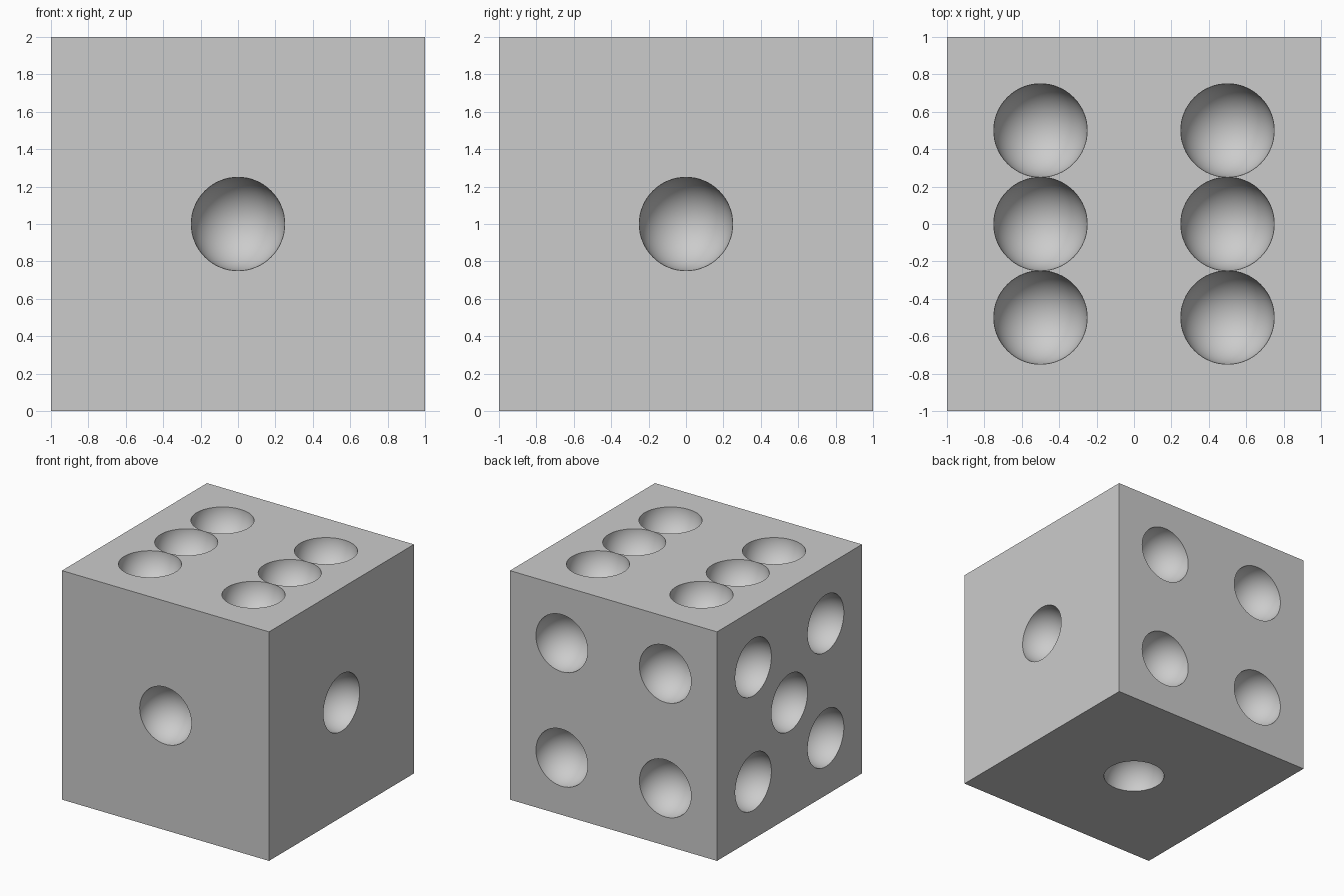
import bpy, bmesh, math
from mathutils import Vector, Matrix

old = bpy.data.objects.get("Cube")
if old:
    bpy.data.objects.remove(old, do_unlink=True)

SIDE, PIT_RADIUS, SPREAD = 2.0, 0.25, 0.5
CENTRE = Vector((0, 0, SIDE / 2))

grey = bpy.data.materials.new("light_grey")
grey.use_nodes = True
grey.diffuse_color = (0.6, 0.6, 0.6, 1)
grey.node_tree.nodes["Principled BSDF"].inputs["Base Color"].default_value = (0.6, 0.6, 0.6, 1)


def make_object(name, bm):
    mesh = bpy.data.meshes.new(name)
    bm.to_mesh(mesh)
    bm.free()
    mesh.materials.append(grey)
    obj = bpy.data.objects.new(name, mesh)
    bpy.context.collection.objects.link(obj)
    return obj


# Pit layouts, in units of the spread across each face
one = [(0, 0)]
four = [(u, v) for u in (-1, 1) for v in (-1, 1)]
five = four + one
six = [(u, v) for u in (-1, 1) for v in (-1, 0, 1)]
faces = [((0, -1, 0), one), ((1, 0, 0), one), ((0, 0, -1), one),
         ((0, 1, 0), four), ((-1, 0, 0), five), ((0, 0, 1), six)]

# Cube body
bm = bmesh.new()
bmesh.ops.create_cube(bm, size=SIDE, matrix=Matrix.Translation(CENTRE))
body = make_object("die_body", bm)

# Sphere cutters centred on the faces, poles along each face normal;
# the odd ring count keeps vertices off the face planes
bm = bmesh.new()
for direction, layout in faces:
    normal = Vector(direction)
    if normal.z:
        turn = Matrix.Identity(4)
    else:
        turn = normal.to_track_quat('Z', 'Y').to_matrix().to_4x4()
    for u, v in layout:
        offset = turn @ Vector((u * SPREAD, v * SPREAD, 0))
        place = Matrix.Translation(CENTRE + normal * SIDE / 2 + offset) @ turn
        bmesh.ops.create_uvsphere(bm, u_segments=64, v_segments=33,
                                  radius=PIT_RADIUS, matrix=place)
cutter = make_object("pit_cutter", bm)

# Cut the pits and shade them smooth, keeping the rims sharp
cut = body.modifiers.new("pits", 'BOOLEAN')
cut.operation = 'DIFFERENCE'
cut.solver = 'EXACT'
cut.object = cutter
bpy.ops.object.select_all(action='DESELECT')
body.select_set(True)
bpy.context.view_layer.objects.active = body
bpy.ops.object.modifier_apply(modifier=cut.name)
bpy.data.objects.remove(cutter, do_unlink=True)
bpy.ops.object.shade_smooth_by_angle(angle=math.radians(35))
